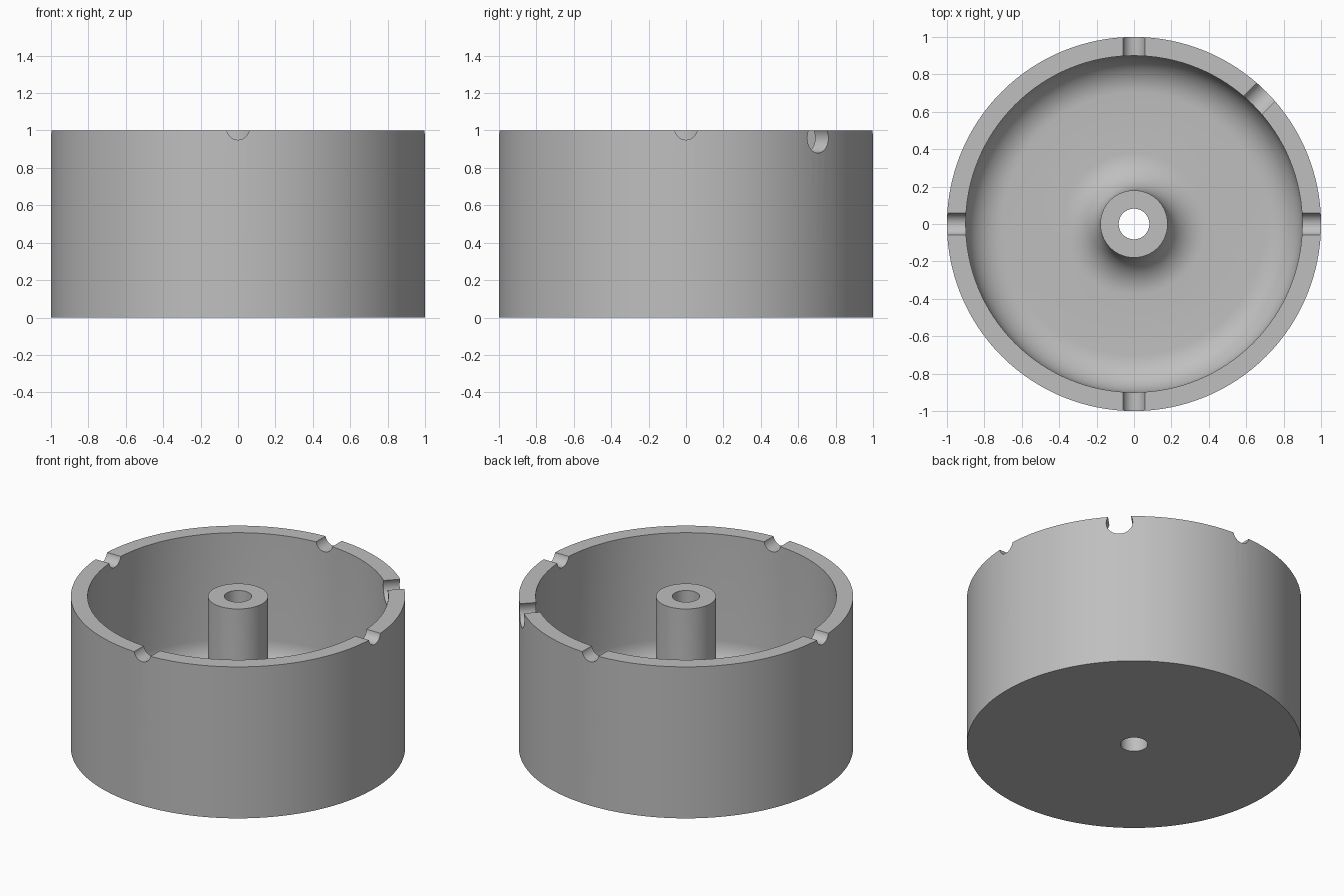
import bpy, bmesh, math
from mathutils import Matrix, Vector

if "Cube" in bpy.data.objects:
    bpy.data.objects.remove(bpy.data.objects["Cube"])

grey = bpy.data.materials.new("plain grey")
grey.diffuse_color = (0.52, 0.52, 0.52, 1)
grey.use_nodes = True
grey.node_tree.nodes["Principled BSDF"].inputs["Base Color"].default_value = grey.diffuse_color


def make_object(name, bm):
    bmesh.ops.recalc_face_normals(bm, faces=bm.faces)
    mesh = bpy.data.meshes.new(name)
    bm.to_mesh(mesh)
    bm.free()
    mesh.materials.append(grey)
    obj = bpy.data.objects.new(name, mesh)
    bpy.context.collection.objects.link(obj)
    return obj


def fillet(cr, cz, rad, a0, a1, steps=12):
    """Arc points (r, z) around a centre, angles in degrees."""
    angles = [math.radians(a0 + (a1 - a0) * i / steps) for i in range(steps + 1)]
    return [(cr + rad * math.cos(a), cz + rad * math.sin(a)) for a in angles]


# Cup with hollow centre post: one closed section, spun about z
OUTER, INNER, POST, BORE = 1.0, 0.9, 0.18, 0.082
FLOOR, R = 0.1, 0.2
profile = [(BORE, 0), (OUTER, 0), (OUTER, 1), (INNER, 1)]
profile += fillet(INNER - R, FLOOR + R, R, 0, -90)
profile += fillet(POST + R, FLOOR + R, R, 270, 180)
profile += [(POST, 1), (BORE, 1)]

bm = bmesh.new()
verts = [bm.verts.new((r, 0, z)) for r, z in profile]
edges = [bm.edges.new((v, verts[(i + 1) % len(verts)])) for i, v in enumerate(verts)]
bmesh.ops.spin(bm, geom=verts + edges, cent=(0, 0, 0), axis=(0, 0, 1),
               angle=math.tau, steps=128, use_merge=True)
bmesh.ops.remove_doubles(bm, verts=bm.verts, dist=1e-5)
cup = make_object("cup_with_post", bm)

# Rim notches: four small ones on the axes, a deeper one on the back right diagonal
notches = [(a, 0.06, 1.01) for a in (0, 90, 180, 270)] + [(45, 0.08, 0.96)]
bm = bmesh.new()
for angle, radius, z in notches:
    turn = Matrix.Rotation(math.radians(angle), 4, 'Z')
    place = (turn @ Matrix.Translation(Vector((0.95, 0, z)))
             @ Matrix.Rotation(math.pi / 2, 4, 'Y'))
    bmesh.ops.create_cone(bm, cap_ends=True, segments=40, radius1=radius,
                          radius2=radius, depth=0.4, matrix=place)
cutter = make_object("notch_cutter", bm)
cutter.hide_render = True

cut = cup.modifiers.new("rim notches", 'BOOLEAN')
cut.operation = 'DIFFERENCE'
cut.solver = 'EXACT'
cut.object = cutter

bpy.ops.object.select_all(action='DESELECT')
cup.select_set(True)
bpy.context.view_layer.objects.active = cup
bpy.ops.object.modifier_apply(modifier=cut.name)
bpy.data.objects.remove(cutter)
bpy.ops.object.shade_smooth_by_angle(angle=math.radians(30))
